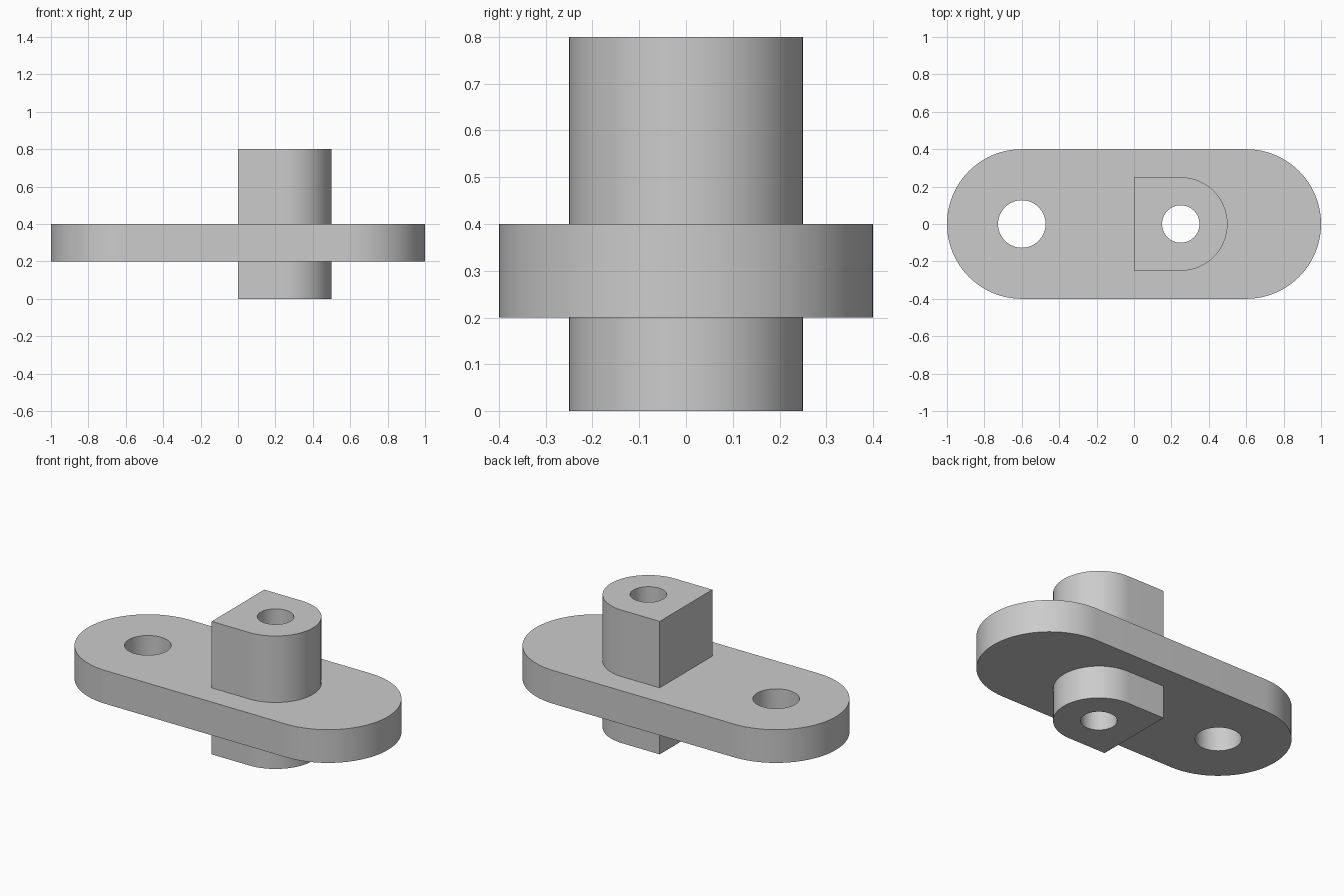
import bpy
import bmesh
from math import cos, sin, pi, radians

default_cube = bpy.data.objects.get("Cube")
if default_cube:
    bpy.data.objects.remove(default_cube, do_unlink=True)

grey = bpy.data.materials.new("plain grey")
grey.use_nodes = True
grey.diffuse_color = (0.6, 0.6, 0.6, 1)
grey.node_tree.nodes["Principled BSDF"].inputs["Base Color"].default_value = (0.6, 0.6, 0.6, 1)


def arc(cx, radius, start, end, steps=48):
    """Points of an arc centred on the long axis, angles in degrees."""
    angles = [radians(start + (end - start) * i / steps) for i in range(steps + 1)]
    return [(cx + radius * cos(a), radius * sin(a)) for a in angles]


def prism(name, outline, bottom, top):
    """Solid made by raising a flat outline."""
    bm = bmesh.new()
    base = bm.faces.new([bm.verts.new((x, y, bottom)) for x, y in outline])
    raised = bmesh.ops.extrude_face_region(bm, geom=[base])["geom"]
    bmesh.ops.translate(bm, vec=(0, 0, top - bottom),
                        verts=[v for v in raised if isinstance(v, bmesh.types.BMVert)])
    bmesh.ops.recalc_face_normals(bm, faces=bm.faces)
    mesh = bpy.data.meshes.new(name)
    bm.to_mesh(mesh)
    bm.free()
    mesh.materials.append(grey)
    obj = bpy.data.objects.new(name, mesh)
    bpy.context.collection.objects.link(obj)
    return obj


def combine(target, tool, operation):
    """Apply a boolean and remove the tool."""
    tool.hide_render = True
    mod = target.modifiers.new(tool.name, "BOOLEAN")
    mod.operation = operation
    mod.solver = "EXACT"
    mod.object = tool
    bpy.context.view_layer.objects.active = target
    bpy.ops.object.modifier_apply(modifier=mod.name)
    bpy.data.objects.remove(tool, do_unlink=True)


# Rounded link plate
plate = prism("link_plate_with_boss",
              arc(0.6, 0.4, -90, 90) + arc(-0.6, 0.4, 90, 270), 0.2, 0.4)

# D-shaped boss through the plate, flat on one side
boss = prism("boss", [(0, 0.25), (0, -0.25)] + arc(0.25, 0.25, -90, 90), 0, 0.8)
combine(plate, boss, "UNION")

# Round through holes: pivot hole in the plate, bore in the boss
for name, x, radius in (("pivot_hole", -0.6, 0.127), ("boss_bore", 0.25, 0.1)):
    circle = arc(x, radius, 0, 360, 64)[:-1]
    combine(plate, prism(name, circle, -0.1, 0.9), "DIFFERENCE")

# Smooth curved walls with crisp rims
bpy.ops.object.select_all(action="DESELECT")
plate.select_set(True)
bpy.context.view_layer.objects.active = plate
bpy.ops.object.shade_smooth_by_angle(angle=radians(30))
